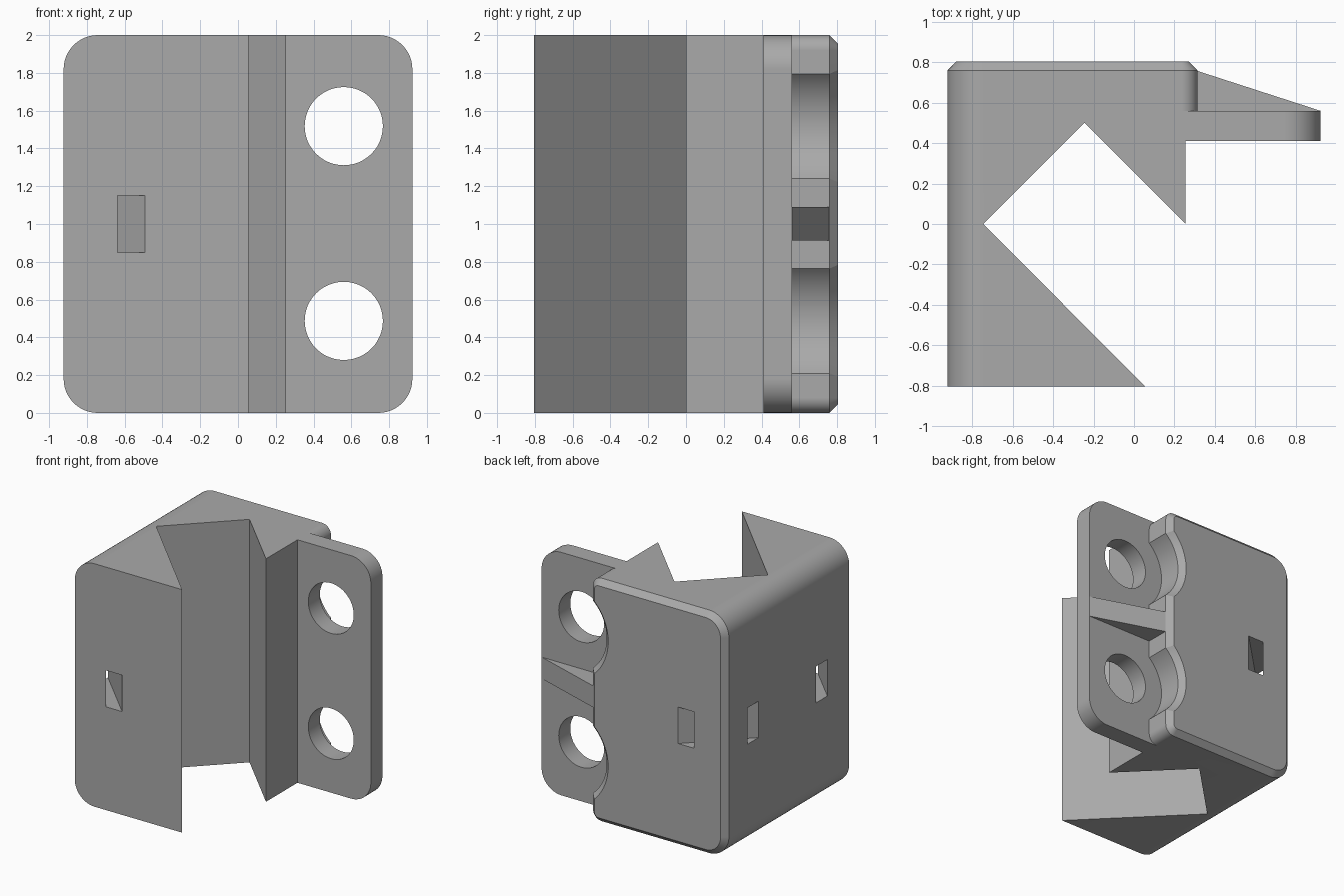
import bpy, bmesh
from math import pi, cos, sin, asin
from mathutils import Matrix

cube = bpy.data.objects.get("Cube")
if cube:
    bpy.data.objects.remove(cube, do_unlink=True)

LEFT, HEIGHT, HOLE_X, HOLE_ZS = -0.923, 2.0, 0.56, (0.487, 1.518)
FRONT, SHELF, BACK = -0.805, 0.56, 0.805
CHAMFER = 0.045

grey = bpy.data.materials.new("plain grey")
grey.use_nodes = True
grey.diffuse_color = (0.4, 0.4, 0.4, 1)
grey.node_tree.nodes["Principled BSDF"].inputs["Base Color"].default_value = grey.diffuse_color


def arc(cx, cz, r, start, end, n=12):
    return [(cx + r * cos(start + (end - start) * i / n),
             cz + r * sin(start + (end - start) * i / n)) for i in range(n + 1)]


def outline(right, right_r, inset=0.0, scallop=0.0):
    """Rounded rectangle in x and z, optionally scalloped on its right edge."""
    x0, x1, z0, z1 = LEFT + inset, right - inset, inset, HEIGHT - inset
    rl, rr = 0.18 - inset, right_r - inset
    pts = arc(x0 + rl, z0 + rl, rl, pi, 1.5 * pi)
    pts += arc(x1 - rr, z0 + rr, rr, -pi / 2, 0)
    if scallop:
        r = scallop + inset
        half = pi / 2 - asin((HOLE_X - x1) / r)
        for z in HOLE_ZS:
            pts += arc(HOLE_X, z, r, pi + half, pi - half, 24)
    pts += arc(x1 - rr, z1 - rr, rr, 0, pi / 2)
    pts += arc(x0 + rl, z1 - rl, rl, pi / 2, pi)
    return pts


def loft(name, rings):
    """Closed solid through rings with equal point counts."""
    bm = bmesh.new()
    loops = [[bm.verts.new(p) for p in ring] for ring in rings]
    for a, b in zip(loops, loops[1:]):
        for i in range(len(a)):
            j = (i + 1) % len(a)
            bm.faces.new((a[i], a[j], b[j], b[i]))
    bm.faces.new(loops[0])
    bm.faces.new(loops[-1])
    bmesh.ops.recalc_face_normals(bm, faces=bm.faces)
    mesh = bpy.data.meshes.new(name)
    bm.to_mesh(mesh)
    bm.free()
    obj = bpy.data.objects.new(name, mesh)
    bpy.context.collection.objects.link(obj)
    mesh.materials.append(grey)
    return obj


def along_y(name, layers):
    return loft(name, [[(x, y, z) for x, z in pts] for y, pts in layers])


def along_z(name, pts, z0, z1):
    return loft(name, [[(x, y, z) for x, y in pts] for z in (z0, z1)])


def combine(target, tool, operation):
    bpy.context.view_layer.objects.active = target
    mod = target.modifiers.new(operation.lower(), "BOOLEAN")
    mod.operation, mod.solver, mod.object = operation, "EXACT", tool
    bpy.ops.object.modifier_apply(modifier=mod.name)
    bpy.data.objects.remove(tool, do_unlink=True)


# Block with the mounting flange
flange_shape = outline(0.923, 0.18)
bracket = along_y("bracket", [(FRONT, flange_shape), (SHELF, flange_shape)])

# Diamond channel and the open space in front of the flange
channel = [(0.155, -0.905), (-0.745, 0), (-0.245, 0.5), (0.255, 0),
           (0.255, 0.41), (1.2, 0.41), (1.2, -0.905)]
combine(bracket, along_z("channel_cutter", channel, -0.1, 2.1), "DIFFERENCE")

# Chamfered back plate with clearance scallops
plain = outline(0.315, 0.08, 0, 0.37)
back_plate = along_y("back_plate", [(SHELF, plain), (BACK - CHAMFER, plain),
                                    (BACK, outline(0.315, 0.08, CHAMFER, 0.37))])
combine(bracket, back_plate, "UNION")

# Sloping rib between the bolt holes
rib = [(0.2, 0.52), (0.9, 0.52), (0.923, SHELF), (0.315, 0.757), (0.2, 0.757)]
combine(bracket, along_z("rib", rib, 0.913, 1.09), "UNION")

# Bolt holes
for z in HOLE_ZS:
    circle = arc(HOLE_X, z, 0.207, 0, 2 * pi, 48)[:-1]
    combine(bracket, along_y("hole_cutter", [(0.3, circle), (0.7, circle)]), "DIFFERENCE")

# Diagonal tie slots through the front and back corners
for side, face in ((-1, FRONT), (1, BACK)):
    w, length = 0.052, 0.6
    slot = along_z("slot_cutter", [(-length, -w), (length, -w), (length, w), (-length, w)],
                   0.85, 1.15)
    mid = (-0.565 + LEFT) / 2
    turn = Matrix.Rotation(side * pi / 4, 4, "Z")
    slot.data.transform(Matrix.Translation((mid, face - side * (mid - LEFT), 0)) @ turn)
    combine(bracket, slot, "DIFFERENCE")

# Smooth rounded walls with crisp edges
bpy.ops.object.select_all(action="DESELECT")
bracket.select_set(True)
bpy.context.view_layer.objects.active = bracket
bpy.ops.object.shade_smooth_by_angle(angle=pi / 6)
normals = bracket.modifiers.new("flat normals", "WEIGHTED_NORMAL")
normals.keep_sharp = True
